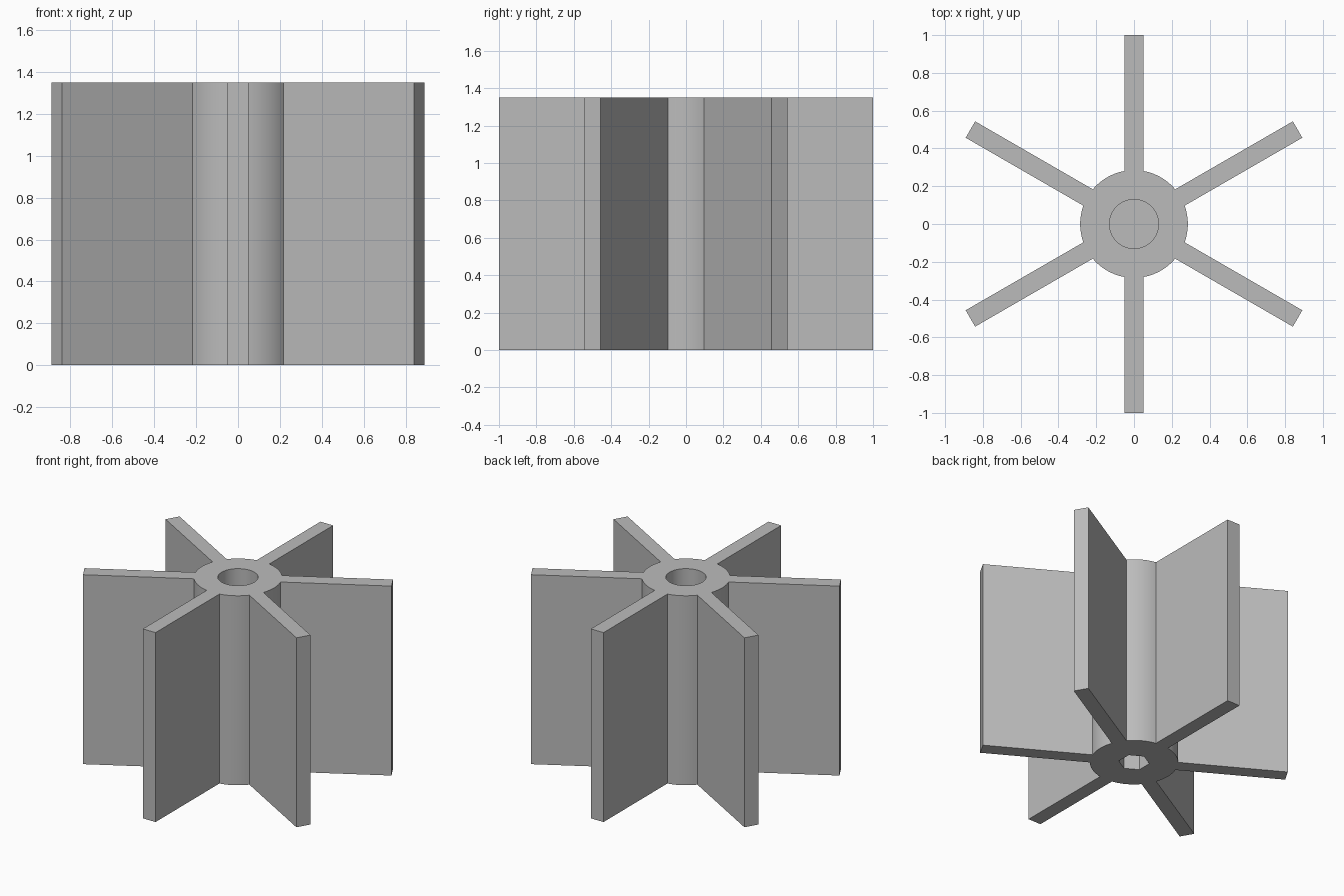
import bpy
import bmesh
from math import asin, cos, sin, tau

HEIGHT = 1.35
HUB_R = 0.285
BLADE_HALF = 0.05
BLADES = 6
ARC_STEPS = 12

default = bpy.data.objects.get("Cube")
if default:
    bpy.data.objects.remove(default, do_unlink=True)

grey = bpy.data.materials.new("plain grey")
grey.use_nodes = True
colour = (0.5, 0.5, 0.5, 1)
grey.diffuse_color = colour
grey.node_tree.nodes["Principled BSDF"].inputs["Base Color"].default_value = colour


def prism(name, outline, z0, z1):
    """Extrude a counter-clockwise outline between two heights."""
    bm = bmesh.new()
    base = bm.faces.new([bm.verts.new((x, y, z0)) for x, y in outline])
    ext = bmesh.ops.extrude_face_region(bm, geom=[base], use_keep_orig=True)
    top = [v for v in ext["geom"] if isinstance(v, bmesh.types.BMVert)]
    bmesh.ops.translate(bm, verts=top, vec=(0, 0, z1 - z0))
    bmesh.ops.recalc_face_normals(bm, faces=bm.faces)
    mesh = bpy.data.meshes.new(name)
    bm.to_mesh(mesh)
    bm.free()
    mesh.materials.append(grey)
    obj = bpy.data.objects.new(name, mesh)
    bpy.context.collection.objects.link(obj)
    return obj


def ring(radius, count, start=0.0):
    return [(radius * cos(start + tau * i / count),
             radius * sin(start + tau * i / count)) for i in range(count)]


# Outline of the paddle wheel: square blade tip, then hub arc to the next blade
root = asin(BLADE_HALF / HUB_R)
pitch = tau / BLADES
outline = []
for k in range(BLADES):
    a = tau / 4 + k * pitch
    for side in (-BLADE_HALF, BLADE_HALF):
        outline.append((cos(a) - side * sin(a), sin(a) + side * cos(a)))
    for i in range(ARC_STEPS + 1):
        t = a + root + (pitch - 2 * root) * i / ARC_STEPS
        outline.append((HUB_R * cos(t), HUB_R * sin(t)))
wheel = prism("paddle_wheel", outline, 0, HEIGHT)

# Round blind bore from above, hexagonal socket from below
cutters = [
    prism("round_bore_cutter", ring(0.13, 64), 0.75, HEIGHT + 0.1),
    prism("hex_socket_cutter", ring(0.1, 6, tau / 4), -0.1, 0.6),
]
bpy.context.view_layer.objects.active = wheel
wheel.select_set(True)
for cutter in cutters:
    cutter.hide_render = True
    mod = wheel.modifiers.new("bore", "BOOLEAN")
    mod.operation = "DIFFERENCE"
    mod.solver = "EXACT"
    mod.object = cutter
    bpy.ops.object.modifier_apply(modifier=mod.name)
    bpy.data.objects.remove(cutter, do_unlink=True)

bpy.ops.object.shade_smooth_by_angle(angle=0.5)
